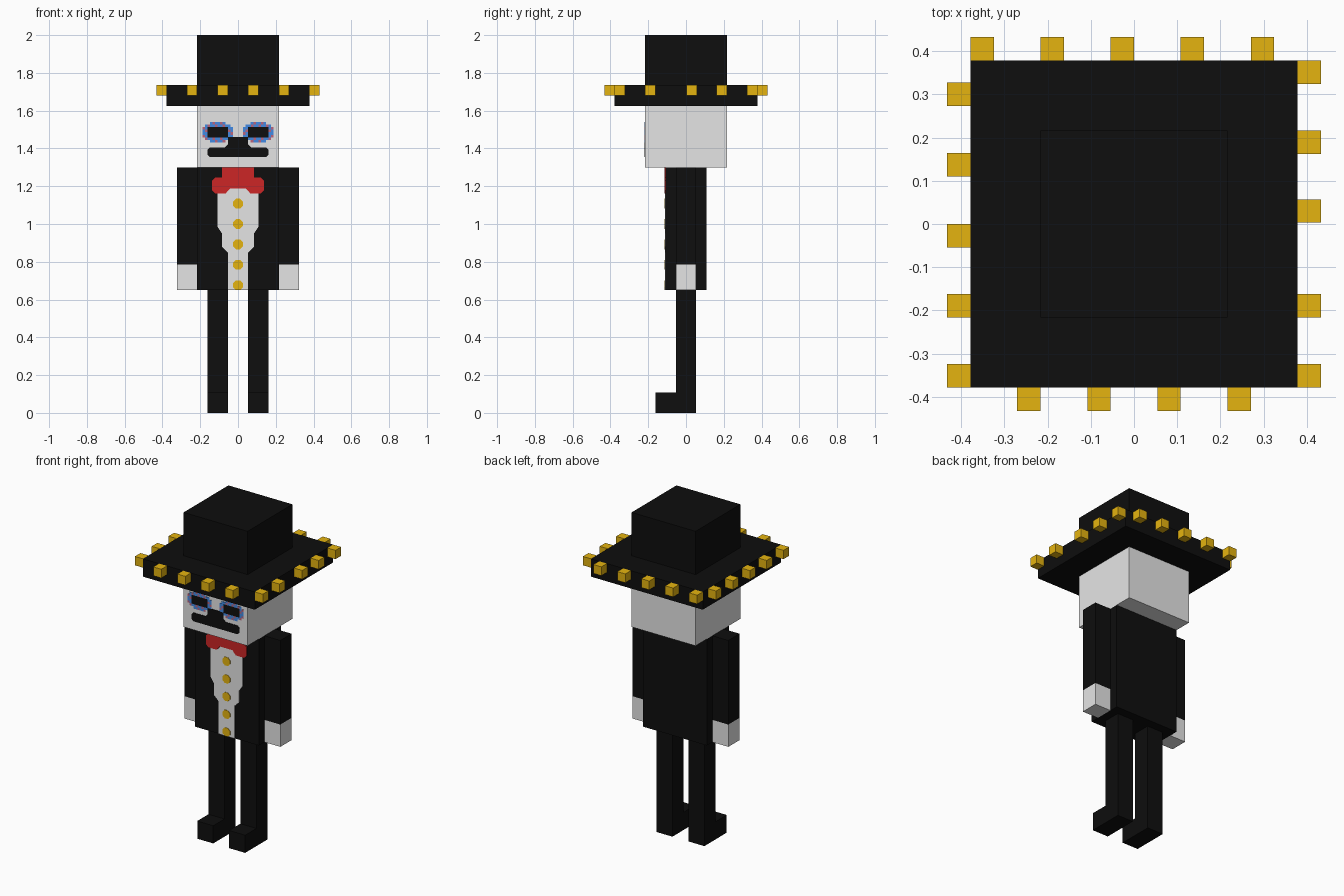
import bpy, bmesh, math

old = bpy.data.objects.get("Cube")
if old:
    bpy.data.objects.remove(old, do_unlink=True)

U = 0.054  # block unit; the figure is laid out in multiples of it


def material(name, rgb):
    lin = [((c / 255 + 0.055) / 1.055) ** 2.4 if c > 10 else c / 255 / 12.92 for c in rgb]
    m = bpy.data.materials.new(name)
    m.use_nodes = True
    m.diffuse_color = (*lin, 1)
    m.node_tree.nodes["Principled BSDF"].inputs["Base Color"].default_value = (*lin, 1)
    return m


BLACK = material("black", (14, 14, 14))
WHITE = material("off_white", (229, 229, 229))
GOLD = material("gold", (229, 180, 16))
RED = material("red", (204, 38, 38))
BLUE = material("blue", (66, 138, 228))
PINK = material("dusty_pink", (185, 100, 125))


def finish(name, bm, *mats):
    bmesh.ops.recalc_face_normals(bm, faces=bm.faces)
    mesh = bpy.data.meshes.new(name)
    bm.to_mesh(mesh)
    bm.free()
    for m in mats:
        mesh.materials.append(m)
    ob = bpy.data.objects.new(name, mesh)
    bpy.context.collection.objects.link(ob)
    return ob


def add_box(bm, lo, hi):
    """Add a box between two corners and return its faces."""
    verts = bmesh.ops.create_cube(bm, size=1)["verts"]
    for v in verts:
        v.co = [(a + b) / 2 + c * (b - a) for a, b, c in zip(lo, hi, v.co)]
    return {f for v in verts for f in v.link_faces}


def box(name, lo, hi, mat):
    bm = bmesh.new()
    add_box(bm, lo, hi)
    return finish(name, bm, mat)


def plate(name, outline, y, mat, depth=0.003):
    """Thin front-facing plate cut to an (x, z) outline; y is its back."""
    bm = bmesh.new()
    face = bm.faces.new([bm.verts.new((x, y, z)) for x, z in outline])
    out = bmesh.ops.extrude_face_region(bm, geom=[face])["geom"]
    bmesh.ops.translate(bm, vec=(0, -depth, 0),
                        verts=[g for g in out if isinstance(g, bmesh.types.BMVert)])
    return finish(name, bm, mat)


def mirrored(half):
    return half + [(-x, z) for x, z in reversed(half)]


# Head and hat
box("head", (-4 * U, -4 * U, 1.3), (4 * U, 4 * U, 1.626), WHITE)
box("hat_brim", (-7 * U, -7 * U, 1.626), (7 * U, 7 * U, 1.735), BLACK)
box("hat_crown", (-4 * U, -4 * U, 1.735), (4 * U, 4 * U, 2.0), BLACK)

# Gold blocks around the brim
edge = 7.5 * U
studs = [(x, -edge) for x in (-0.243, -0.081, 0.081, 0.243)]
studs += [(x, edge) for x in (-0.351, -0.189, -0.027, 0.135, 0.297)]
studs += [(-edge, y) for y in (-0.351, -0.189, -0.027, 0.137, 0.3)]
studs += [(edge, y) for y in (-0.351, -0.189, 0.03, 0.189, 0.351)]
bm = bmesh.new()
for x, y in studs:
    add_box(bm, (x - U / 2, y - U / 2, 1.681), (x + U / 2, y + U / 2, 1.735))
finish("brim_studs", bm, GOLD)

# Torso
box("torso", (-4 * U, -2 * U, 0.65), (4 * U, 2 * U, 1.3), BLACK)

# Limbs, one set per side
for side, s in (("left", 1), ("right", -1)):
    def limb(name, x0, x1, y0, y1, z0, z1, mat):
        xa, xb = sorted((s * x0 * U, s * x1 * U))
        box(f"{side}_{name}", (xa, y0 * U, z0), (xb, y1 * U, z1), mat)

    limb("sleeve", 4, 6, -1, 1, 0.786, 1.3, BLACK)
    limb("hand", 4, 6, -1, 1, 0.65, 0.786, WHITE)
    limb("leg", 1, 3, -1, 1, 0, 0.65, BLACK)
    limb("foot", 1, 3, -3, -1, 0, 2 * U, BLACK)

# Shirt front, bow tie and buttons
chest = -2 * U
plate("shirt_front", mirrored([
    (0.108, 1.22), (0.108, 0.985), (0.085, 0.95), (0.085, 0.88),
    (0.054, 0.85), (0.054, 0.65)]), chest, WHITE)
plate("bow_tie", mirrored([
    (0.085, 1.3), (0.085, 1.246), (0.12, 1.246), (0.137, 1.23), (0.137, 1.178),
    (0.12, 1.162), (0.065, 1.162), (0.042, 1.188)]), chest, RED, 0.006)
for i in range(5):
    zc = 1.108 - i * 2 * U
    ring = [math.radians(22.5 + 45 * k) for k in range(8)]
    plate(f"button_{i + 1}",
          [(0.028 * math.cos(a), zc + 0.028 * math.sin(a)) for a in ring],
          chest, GOLD, 0.006)

# Nose and moustache
face_y = -4 * U
plate("nose_and_moustache", mirrored([
    (0.054, 1.461), (0.054, 1.42), (0.068, 1.406), (0.149, 1.406),
    (0.162, 1.394), (0.162, 1.366), (0.149, 1.354)]), face_y, BLACK)

# Eyes: speckled stepped ovals around dark centres
P = U / 4
for side, s in (("left", 1), ("right", -1)):
    bm = bmesh.new()
    for i in range(12):
        for j in range(8):
            inside = ((i - 5.5) / 6) ** 2 + ((j - 3.5) / 4) ** 2 <= 1.06
            if not inside or (2 <= i <= 9 and 2 <= j <= 5):
                continue
            x, z = s * (0.027 + (i + 0.5) * P), 1.432 + j * P
            cell = add_box(bm, (x - P / 2, face_y - 0.003, z), (x + P / 2, face_y, z + P))
            for f in cell:
                f.material_index = int((i + 2 * j) % 3 == 0)
    finish(f"{side}_eye_ring", bm, BLUE, PINK)
    xa, xb = sorted((s * U, s * 3 * U))
    box(f"{side}_eye_centre", (xa, face_y - 0.003, 1.459), (xb, face_y, 1.513), BLACK)
